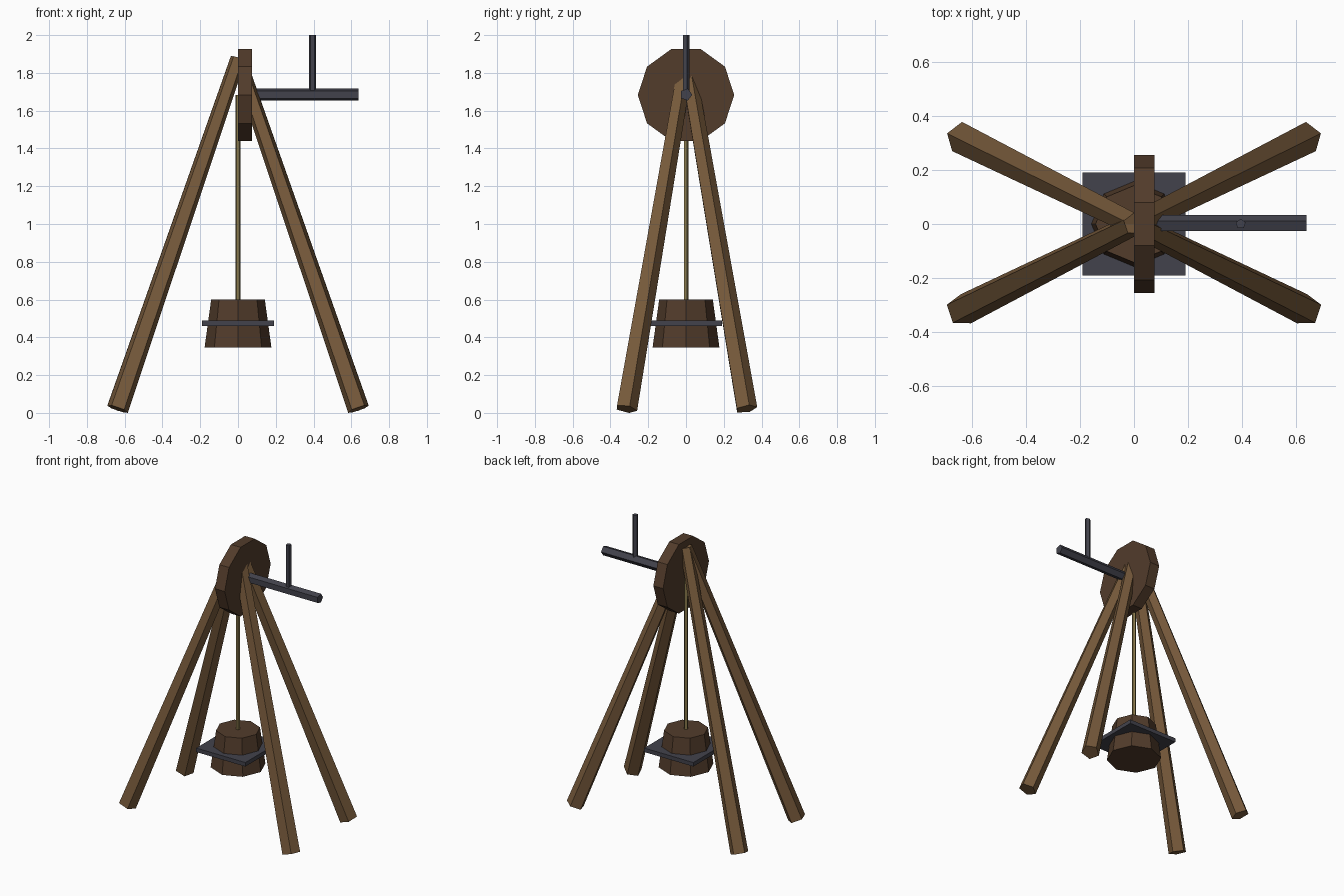
import bpy, bmesh
from mathutils import Vector, Matrix

if "Cube" in bpy.data.objects:
    bpy.data.objects.remove(bpy.data.objects["Cube"])


def material(name, rgb):
    m = bpy.data.materials.new(name)
    m.diffuse_color = (*rgb, 1)
    m.use_nodes = True
    m.node_tree.nodes["Principled BSDF"].inputs["Base Color"].default_value = m.diffuse_color
    return m


LEG_WOOD = material("leg_wood", (0.18, 0.10, 0.043))
DARK_WOOD = material("dark_wood", (0.085, 0.045, 0.024))
IRON = material("iron", (0.055, 0.055, 0.072))
ROPE = material("rope_fibre", (0.25, 0.19, 0.07))


def finish(name, bm, mat):
    me = bpy.data.meshes.new(name)
    bm.to_mesh(me)
    bm.free()
    me.materials.append(mat)
    ob = bpy.data.objects.new(name, me)
    bpy.context.collection.objects.link(ob)
    return ob


def rod(name, start, end, r1, r2, sides, mat):
    """Flat-sided tapered rod between two points, one corner facing +y."""
    start, end = Vector(start), Vector(end)
    axis = end - start
    turn = Vector((0, 0, 1)).rotation_difference(axis).to_matrix().to_4x4()
    bm = bmesh.new()
    bmesh.ops.create_cone(bm, cap_ends=True, segments=sides, radius1=r1,
                          radius2=r2, depth=axis.length)
    # put the first corner on +y whatever the primitive's start angle
    v = max((v.co for v in bm.verts if v.co.z < 0), key=lambda c: c.y)
    spin = Vector((v.x, v.y)).angle_signed(Vector((0, 1)))
    bm.transform(Matrix.Translation((start + end) / 2) @ turn
                 @ Matrix.Rotation(-spin, 4, 'Z'))
    return finish(name, bm, mat)


# Four splayed legs meeting at the top
for sx, side in ((-1, "left"), (1, "right")):
    for sy, end in ((-1, "front"), (1, "back")):
        rod(f"{end}_{side}_leg", (sx * 0.637, sy * 0.318, 0.021),
            (0, 0, 1.875), 0.06, 0.042, 5, LEG_WOOD)

# Ten-sided wheel, crank axle and upright handle
rod("wheel", (0, 0, 1.683), (0.075, 0, 1.683), 0.255, 0.255, 10, DARK_WOOD)
rod("crank_axle", (0.04, 0, 1.685), (0.637, 0, 1.685), 0.033, 0.033, 5, IRON)
rod("crank_handle", (0.394, 0, 1.685), (0.394, 0, 2.0), 0.019, 0.019, 5, IRON)

# Rope and hanging bucket
rod("rope", (0, 0, 0.59), (0, 0, 1.683), 0.014, 0.014, 5, ROPE)
rod("bucket", (0, 0, 0.345), (0, 0, 0.6), 0.177, 0.142, 8, DARK_WOOD)

# Square iron band around the bucket
bm = bmesh.new()
bmesh.ops.create_cube(bm, size=1, matrix=Matrix.Translation((0, 0, 0.474))
                      @ Matrix.Diagonal((0.382, 0.382, 0.028, 1)))
finish("bucket_band", bm, IRON)
